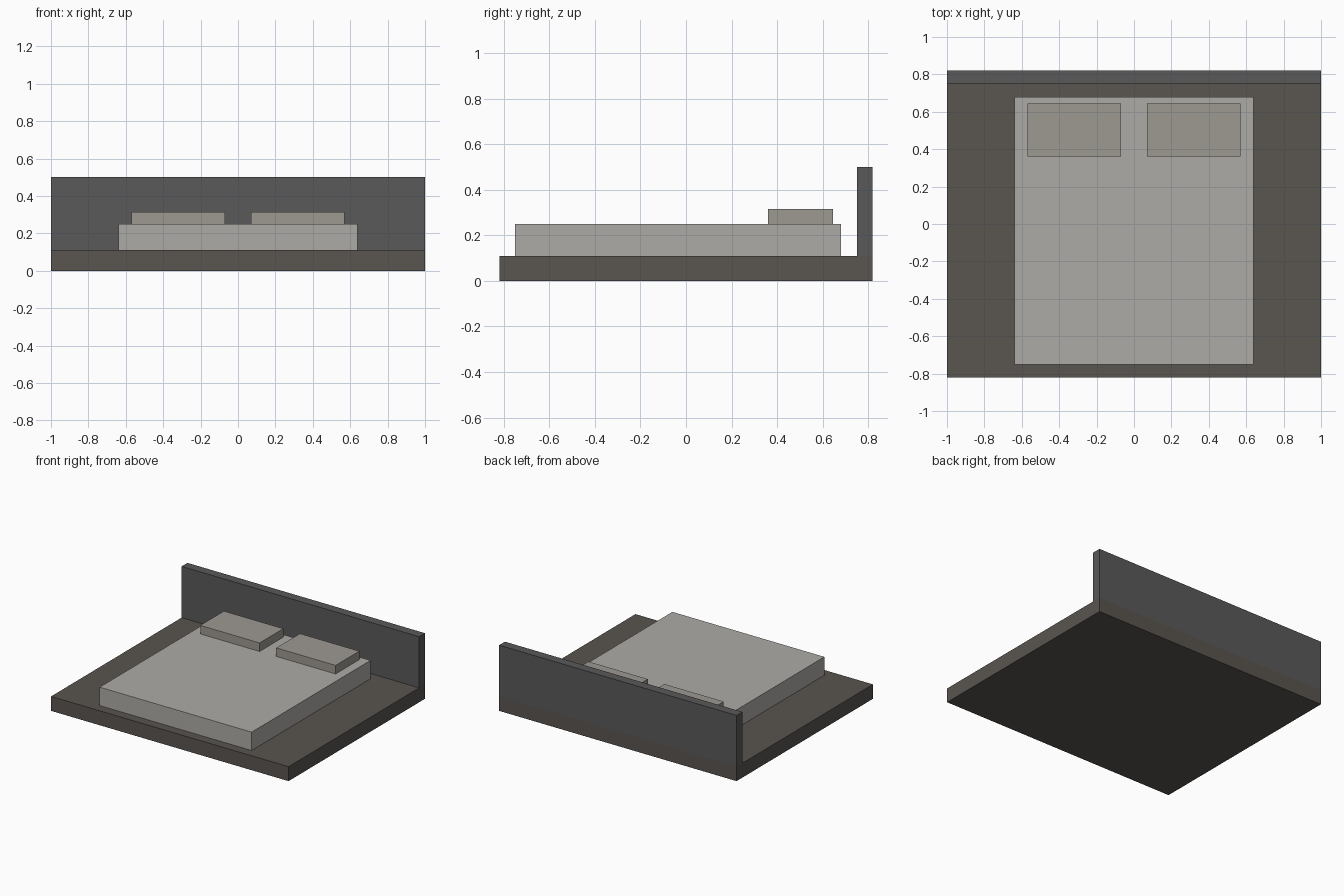
import bpy

if "Cube" in bpy.data.objects:
    bpy.data.objects.remove(bpy.data.objects["Cube"])


def material(name, rgb):
    mat = bpy.data.materials.new(name)
    mat.diffuse_color = (*rgb, 1)
    mat.use_nodes = True
    mat.node_tree.nodes["Principled BSDF"].inputs["Base Color"].default_value = mat.diffuse_color
    return mat


def box(name, x, y, z, mat):
    """Box spanning the given (min, max) ranges."""
    spans = (x, y, z)
    bpy.ops.mesh.primitive_cube_add(size=1, location=[(a + b) / 2 for a, b in spans])
    obj = bpy.context.object
    obj.name = name
    obj.scale = [b - a for a, b in spans]
    bpy.ops.object.transform_apply(location=False, rotation=False, scale=True)
    obj.data.materials.append(mat)
    return obj


base_mat = material("dark_wood", (0.10, 0.09, 0.08))
board_mat = material("dark_grey", (0.10, 0.10, 0.10))
mattress_mat = material("light_grey", (0.42, 0.41, 0.39))
pillow_mat = material("warm_grey", (0.34, 0.32, 0.29))

# Platform and headboard
box("platform", (-1, 1), (-0.82, 0.82), (0, 0.11), base_mat)
box("headboard", (-1, 1), (0.75, 0.82), (0.11, 0.50), board_mat)

# Mattress
box("mattress", (-0.64, 0.64), (-0.75, 0.68), (0.11, 0.25), mattress_mat)

# Pillows
for side, cx in (("left", -0.32), ("right", 0.32)):
    box(f"pillow_{side}", (cx - 0.25, cx + 0.25), (0.36, 0.645), (0.25, 0.315), pillow_mat)
